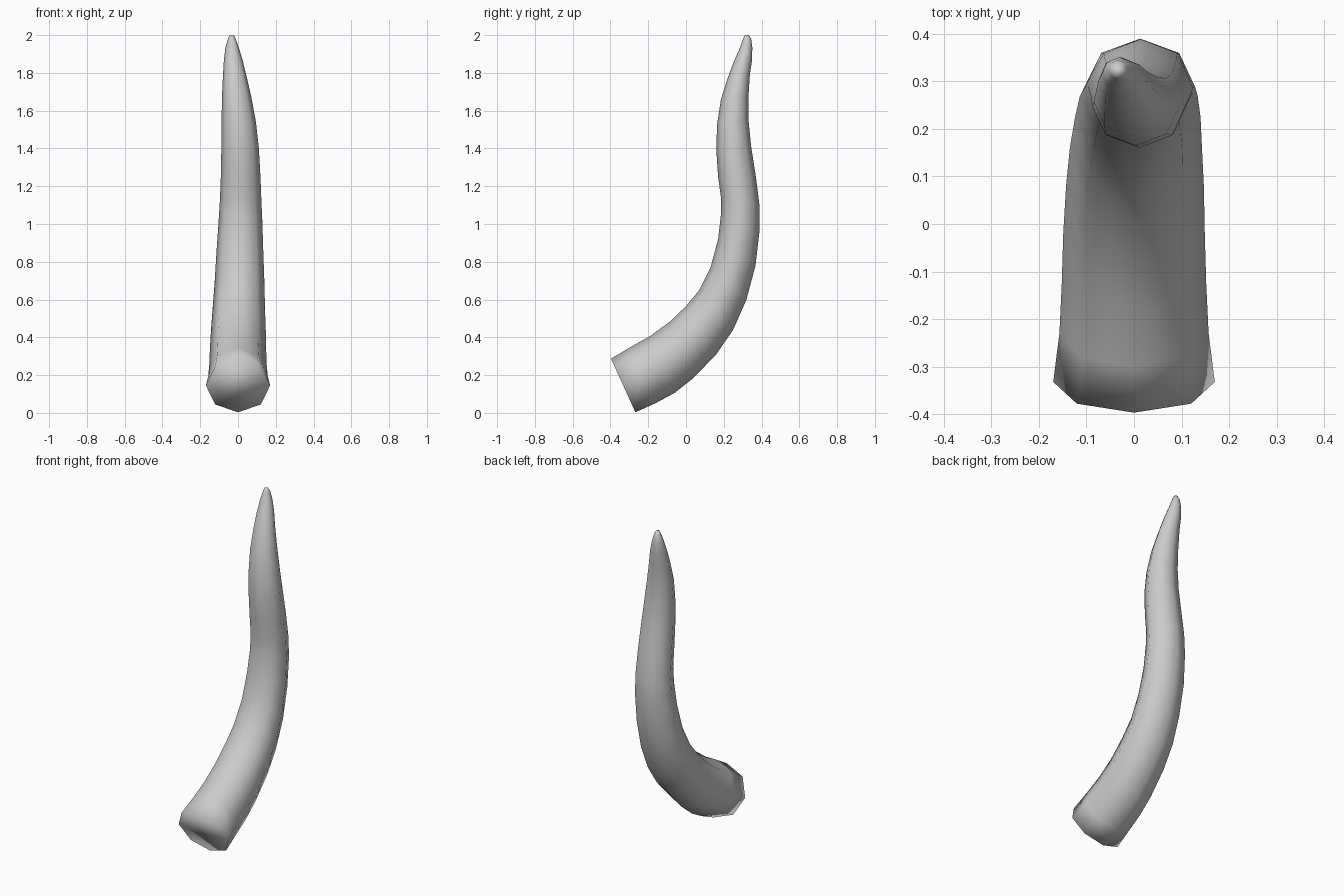
import bpy, bmesh
from math import cos, sin, pi
from mathutils import Vector

SIDES = 8

# Horn rings: inner-curve y, z, outer-curve y, z, centre x, half width in x
RINGS = [
    (-.397, .287, -.268, .003, .000, .170),
    (-.300, .345, -.160, .052, .000, .157),
    (-.190, .407, -.060, .106, .000, .152),
    (-.085, .483, .040, .185, .000, .149),
    (.000, .565, .160, .310, .002, .145),
    (.070, .650, .250, .440, .004, .139),
    (.130, .770, .320, .600, .008, .132),
    (.170, .920, .368, .780, .010, .124),
    (.185, 1.05, .390, .970, .013, .116),
    (.185, 1.14, .389, 1.10, .014, .110),
    (.170, 1.25, .370, 1.25, .014, .105),
    (.160, 1.40, .345, 1.41, .011, .099),
    (.165, 1.53, .331, 1.55, .004, .091),
    (.185, 1.66, .331, 1.68, -.007, .078),
    (.220, 1.77, .338, 1.79, -.017, .063),
    (.253, 1.86, .350, 1.87, -.025, .050),
    (.284, 1.93, .351, 1.935, -.031, .036),
    (.304, 1.985, .345, 1.98, -.033, .020),
    (.312, 2.00, .332, 2.00, -.033, .010),
]

bm = bmesh.new()
loops = []
for yi, zi, yo, zo, cx, w in RINGS:
    inner, outer = Vector((cx, yi, zi)), Vector((cx, yo, zo))
    mid, half = (inner + outer) / 2, (outer - inner) / 2
    ring = []
    for k in range(SIDES):
        a = 2 * pi * k / SIDES
        ring.append(bm.verts.new(mid + half * cos(a) + Vector((w * sin(a), 0, 0))))
    loops.append(ring)

# Skin the rings and close both ends
for a, b in zip(loops, loops[1:]):
    for k in range(SIDES):
        n = (k + 1) % SIDES
        bm.faces.new((a[k], a[n], b[n], b[k]))
bm.faces.new(loops[0])
bm.faces.new(loops[-1])
bmesh.ops.recalc_face_normals(bm, faces=bm.faces)
for f in bm.faces:
    f.smooth = True

mesh = bpy.data.meshes.new("horn")
bm.to_mesh(mesh)
bm.free()
horn = bpy.data.objects.new("horn", mesh)
bpy.context.collection.objects.link(horn)
